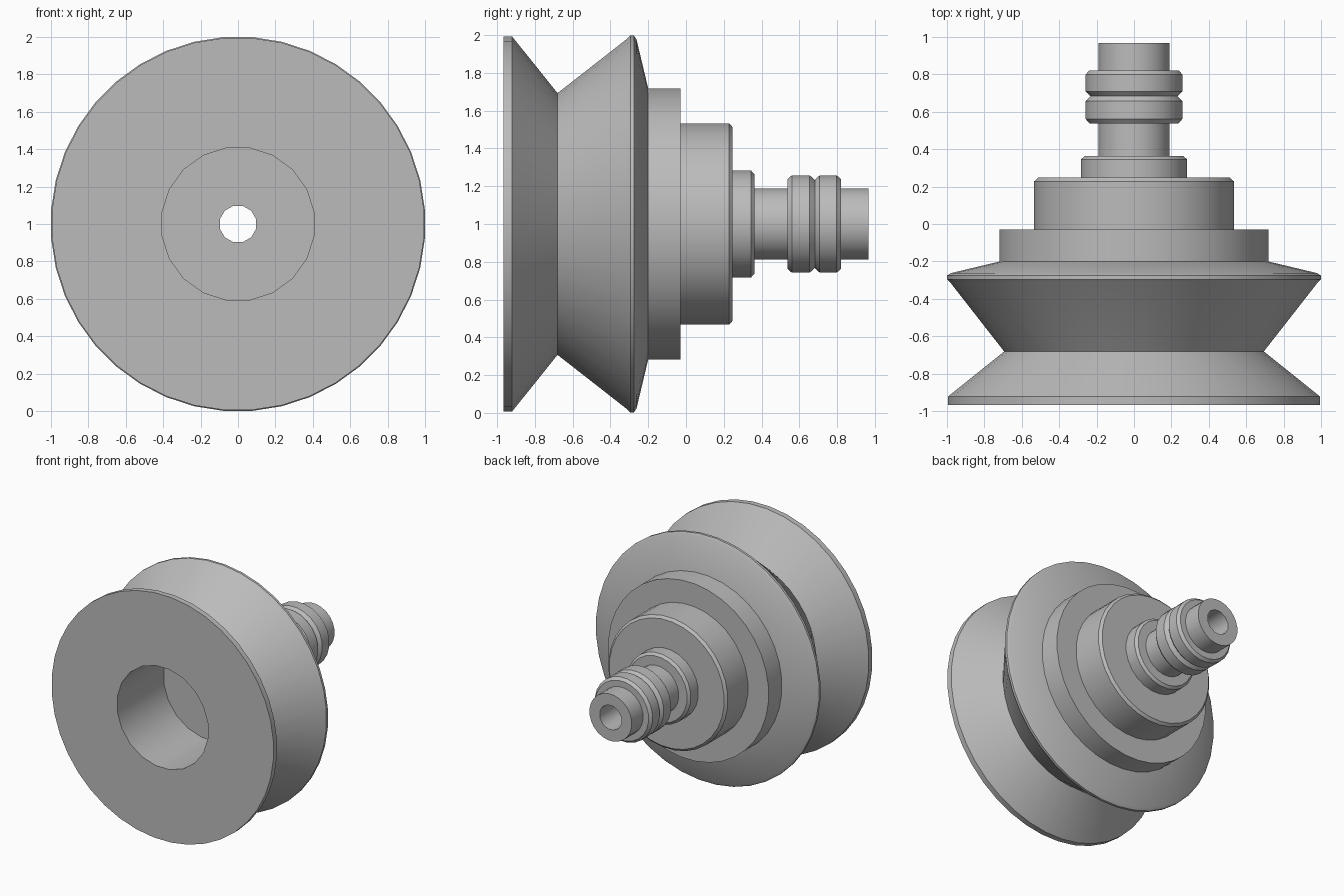
import bpy
import bmesh
import math
from mathutils import Vector

cube = bpy.data.objects.get("Cube")
if cube:
    bpy.data.objects.remove(cube, do_unlink=True)

# One plain grey metal
metal = bpy.data.materials.new("grey_metal")
metal.use_nodes = True
GREY = (0.5, 0.5, 0.5, 1.0)
metal.diffuse_color = GREY
metal.node_tree.nodes["Principled BSDF"].inputs["Base Color"].default_value = GREY

AXIS_Z = 1.0


def add_ring(bm, y, radius, sides):
    """Closed loop of vertices around the turning axis."""
    verts = []
    for i in range(sides):
        a = math.tau * (i + 0.5) / sides + math.pi / 2
        verts.append(bm.verts.new((radius * math.cos(a), y, AXIS_Z + radius * math.sin(a))))
    return verts


def join_rings(bm, a, b):
    """Skin two rings, also when their side counts differ."""
    faces, i, j = [], 0, 0
    na, nb = len(a), len(b)
    if na == nb:
        return [bm.faces.new((a[k], a[(k + 1) % na], b[(k + 1) % na], b[k])) for k in range(na)]
    while i < na or j < nb:
        if j >= nb or (i < na and (i + 1) / na <= (j + 1) / nb):
            faces.append(bm.faces.new((a[i % na], a[(i + 1) % na], b[j % nb])))
            i += 1
        else:
            faces.append(bm.faces.new((a[i % na], b[(j + 1) % nb], b[j % nb])))
            j += 1
    return faces


def turned_part(name, profile):
    """Turn a profile of (y, radius, sides); the surface faces left of travel."""
    bm = bmesh.new()
    rings = [add_ring(bm, *p) for p in profile]
    for k in range(len(rings) - 1):
        dy = profile[k + 1][0] - profile[k][0]
        dr = profile[k + 1][1] - profile[k][1]
        for f in join_rings(bm, rings[k], rings[k + 1]):
            f.normal_update()
            c = f.calc_center_median()
            radial = Vector((c.x, 0, c.z - AXIS_Z)).normalized()
            if f.normal.dot(radial * dy + Vector((0, -dr, 0))) < 0:
                f.normal_flip()
    mesh = bpy.data.meshes.new(name)
    bm.to_mesh(mesh)
    bm.free()
    mesh.materials.append(metal)
    obj = bpy.data.objects.new(name, mesh)
    bpy.context.collection.objects.link(obj)
    bpy.ops.object.select_all(action='DESELECT')
    obj.select_set(True)
    bpy.context.view_layer.objects.active = obj
    bpy.ops.object.shade_smooth_by_angle(angle=math.radians(32))
    return obj


def sided(sides, *points):
    return [(y, r, sides) for y, r in points]


FRONT, BACK = -0.965, 0.965
WHEEL, STEP, HUB, SHAFT, BORE, HOLE = 40, 36, 32, 24, 20, 12

# Grooved wheel with its front face
turned_part("grooved_wheel", [(FRONT, 0.41, BORE)] + sided(
    WHEEL, (FRONT, 0.995), (-0.92, 0.995), (-0.68, 0.695),
    (-0.31, 0.985), (-0.295, 1.0), (-0.275, 1.0), (-0.262, 0.98)) + [(-0.2, 0.72, STEP)])

# Stepped hub behind the wheel
turned_part("wheel_step", sided(STEP, (-0.2, 0.72), (-0.03, 0.72)) + [(-0.03, 0.535, HUB)])
turned_part("hub", sided(HUB, (-0.03, 0.535), (0.228, 0.535), (0.247, 0.515))
            + [(0.247, 0.285, SHAFT)])
turned_part("shoulder", sided(SHAFT, (0.247, 0.285), (0.345, 0.285), (0.363, 0.265),
                              (0.363, 0.19)))

# Shaft with a split collar
turned_part("shaft_neck", sided(SHAFT, (0.363, 0.19), (0.537, 0.19)))
turned_part("collar", sided(
    SHAFT, (0.537, 0.19), (0.537, 0.24), (0.56, 0.26), (0.655, 0.26), (0.682, 0.235),
    (0.708, 0.26), (0.798, 0.26), (0.82, 0.24), (0.82, 0.19)))
turned_part("shaft_end", sided(SHAFT, (0.82, 0.19), (BACK, 0.19)) + [(BACK, 0.1, HOLE)])

# Narrow through hole and the wide front bore
FLOOR = -0.37
turned_part("through_hole", sided(HOLE, (BACK, 0.1), (FLOOR, 0.1)))
turned_part("front_bore", [(FLOOR, 0.1, HOLE)] + sided(BORE, (FLOOR, 0.41), (FRONT, 0.41)))
